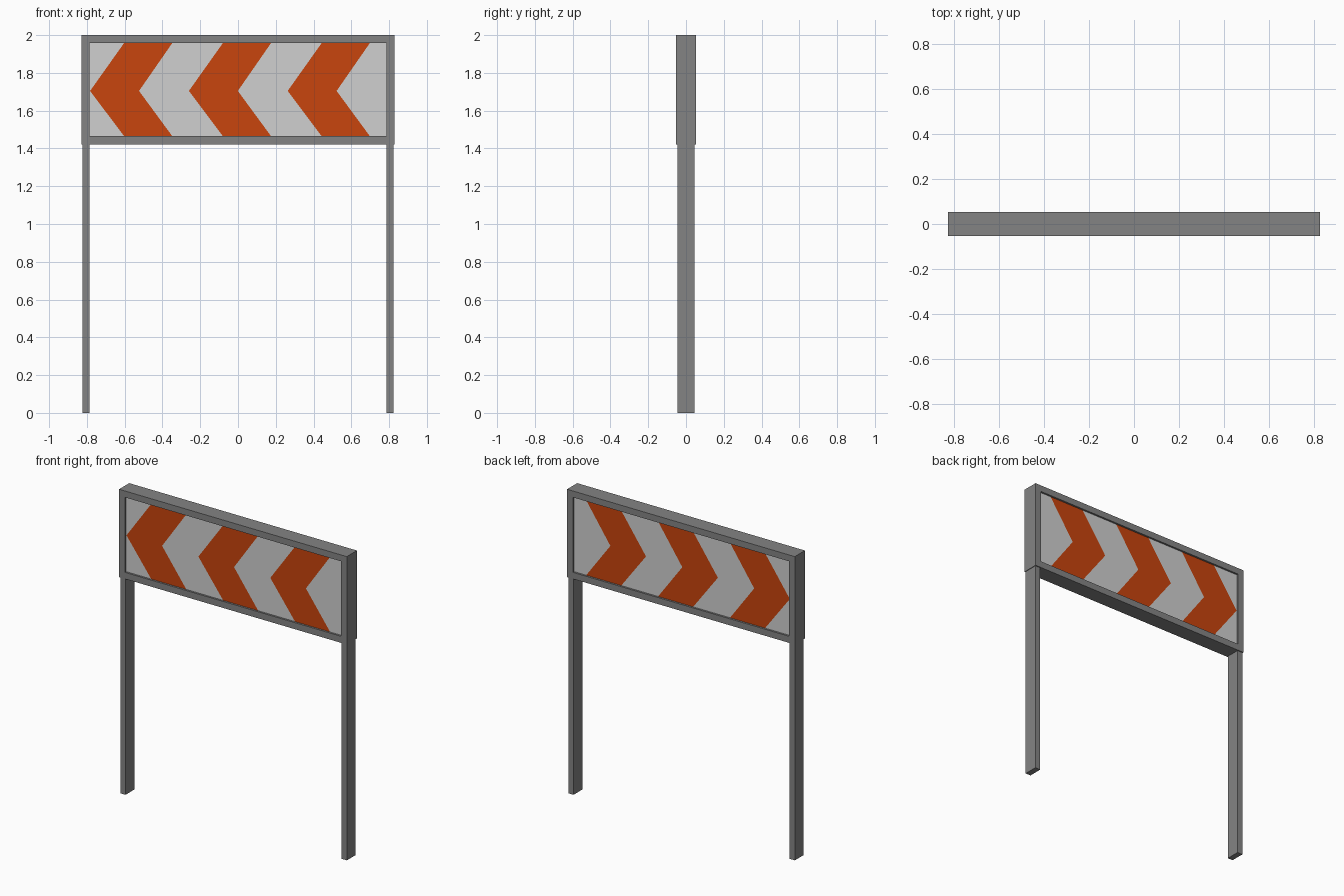
import bpy, bmesh

if "Cube" in bpy.data.objects:
    bpy.data.objects.remove(bpy.data.objects["Cube"])


def material(name, rgb):
    m = bpy.data.materials.new(name)
    m.diffuse_color = (*rgb, 1)
    m.use_nodes = True
    m.node_tree.nodes["Principled BSDF"].inputs["Base Color"].default_value = m.diffuse_color
    return m


GREY = material("grey metal", (0.23, 0.23, 0.23))
WHITE = material("panel white", (0.63, 0.63, 0.63))
ORANGE = material("chevron orange", (0.58, 0.058, 0.004))


def extruded_object(name, bm, y_half, mats):
    """Thicken a flat sheet lying at y = -y_half back to y = +y_half."""
    geo = bmesh.ops.extrude_face_region(bm, geom=bm.faces[:], use_keep_orig=True)
    moved = [v for v in geo["geom"] if isinstance(v, bmesh.types.BMVert)]
    bmesh.ops.translate(bm, verts=moved, vec=(0, 2 * y_half, 0))
    bmesh.ops.recalc_face_normals(bm, faces=bm.faces[:])
    me = bpy.data.meshes.new(name)
    bm.to_mesh(me)
    bm.free()
    for m in mats:
        me.materials.append(m)
    ob = bpy.data.objects.new(name, me)
    bpy.context.collection.objects.link(ob)
    return ob


X_IN, X_OUT = 0.785, 0.828
Z_BOT, Z_LOW, Z_HIGH, Z_TOP = 1.422, 1.465, 1.958, 2.0

# Frame: mitred rectangular ring
bm = bmesh.new()
D = 0.0525


def ring(x, z0, z1):
    return [bm.verts.new(p) for p in
            ((-x, -D, z0), (x, -D, z0), (x, -D, z1), (-x, -D, z1))]


outer, inner = ring(X_OUT, Z_BOT, Z_TOP), ring(X_IN, Z_LOW, Z_HIGH)
for i in range(4):
    j = (i + 1) % 4
    bm.faces.new((outer[i], outer[j], inner[j], inner[i]))
extruded_object("sign_frame", bm, D, [GREY])

# Panel: columns between bent lines, alternately white and orange, on both sides
P = 0.04
lines = [(-X_IN, -X_IN)]                      # (x at top and bottom, x at mid height)
for k in range(3):
    tip = -0.783 + 0.523 * k
    lines += [(tip + 0.18, tip), (tip + 0.435, tip + 0.259)]
lines.append((X_IN, X_IN))
bm = bmesh.new()
cols = [[bm.verts.new((x, -P, z)) for x, z in
         ((end, Z_LOW), (mid, (Z_LOW + Z_HIGH) / 2 - 0.007), (end, Z_HIGH))]
        for end, mid in lines]
for i in range(len(cols) - 1):
    a, b = cols[i], cols[i + 1]
    for r in range(2):
        f = bm.faces.new((a[r], b[r], b[r + 1], a[r + 1]))
        f.material_index = i % 2
extruded_object("chevron_panel", bm, P, [WHITE, ORANGE])

# Posts: run up into the frame
for name, s in (("left_post", -1), ("right_post", 1)):
    bm = bmesh.new()
    bm.faces.new([bm.verts.new((s * x, -0.046, z)) for x, z in
                  ((0.786, 0), (0.824, 0), (0.824, 1.44), (0.786, 1.44))])
    extruded_object(name, bm, 0.046, [GREY])
